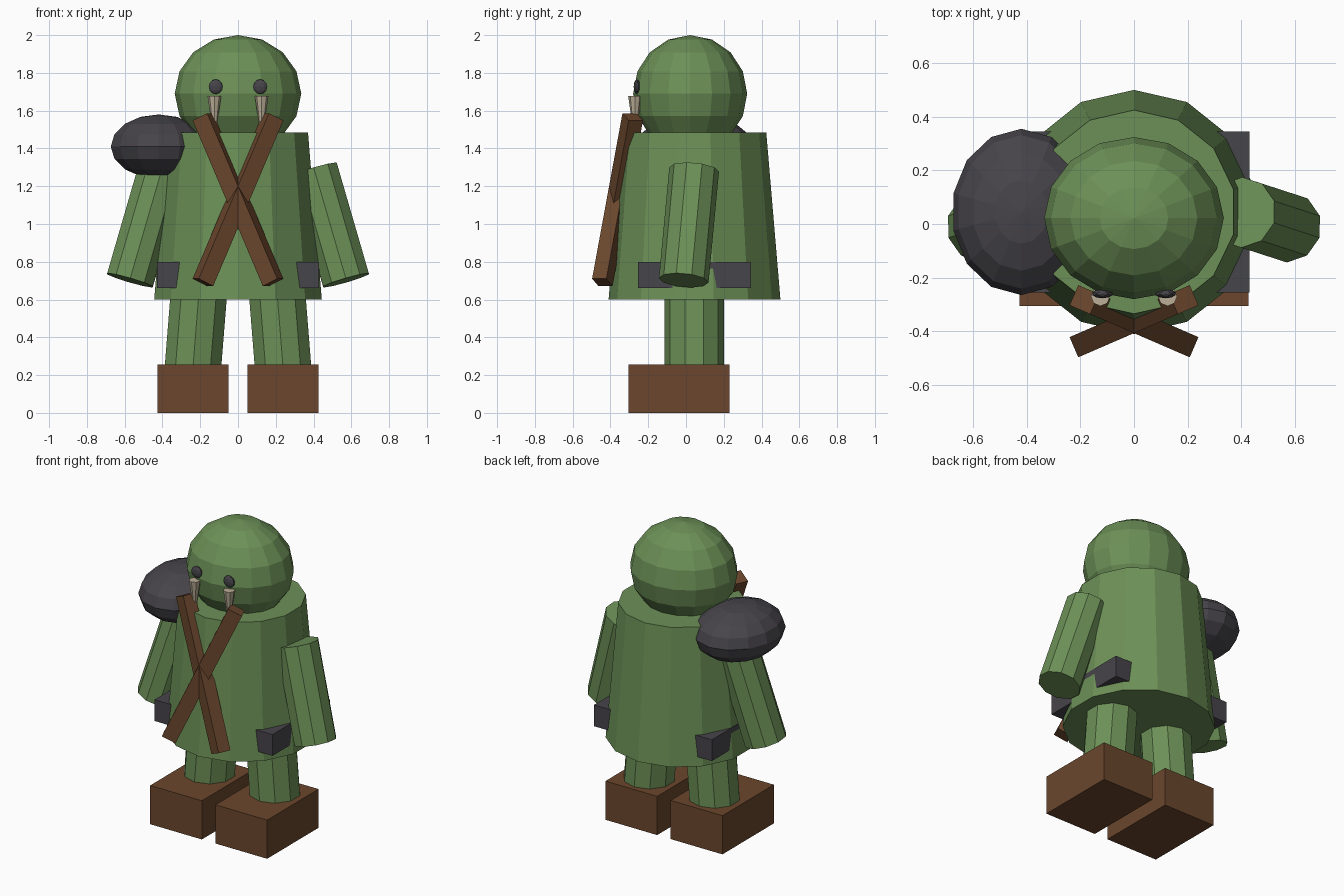
import bpy
from math import radians
from mathutils import Vector

cube = bpy.data.objects.get("Cube")
if cube:
    bpy.data.objects.remove(cube, do_unlink=True)


def material(name, colour):
    mat = bpy.data.materials.new(name)
    mat.use_nodes = True
    mat.diffuse_color = (*colour, 1)
    mat.node_tree.nodes["Principled BSDF"].inputs["Base Color"].default_value = (*colour, 1)
    return mat


GREEN = material("green", (0.15, 0.28, 0.095))
BROWN = material("brown", (0.145, 0.062, 0.026))
DARK = material("dark_grey", (0.062, 0.058, 0.068))
CREAM = material("cream", (0.5, 0.43, 0.31))


def finish(name, mat):
    obj = bpy.context.object
    obj.name = name
    obj.data.materials.append(mat)
    return obj


def box(name, mat, centre, size, rotation=(0, 0, 0)):
    bpy.ops.mesh.primitive_cube_add(size=1, location=centre, rotation=rotation)
    bpy.context.object.scale = size
    return finish(name, mat)


def ball(name, mat, centre, radii, segments, rings):
    bpy.ops.mesh.primitive_uv_sphere_add(segments=segments, ring_count=rings, location=centre)
    bpy.context.object.scale = radii
    return finish(name, mat)


def limb(name, mat, bottom, top, r_bottom, r_top, sides):
    """Flat-sided cone or cylinder running between two points."""
    a, b = Vector(bottom), Vector(top)
    bpy.ops.mesh.primitive_cone_add(vertices=sides, radius1=r_bottom, radius2=r_top,
                                    depth=(b - a).length, location=(a + b) / 2)
    up = Vector((0, 0, 1))
    bpy.context.object.rotation_euler = up.rotation_difference(b - a).to_euler()
    return finish(name, mat)


# Torso, head and belt
limb("body", GREEN, (0, 0.045, 0.6), (0, 0.045, 1.485), 0.455, 0.38, 14)
ball("head", GREEN, (0, 0.022, 1.69), (0.335, 0.302, 0.31), 16, 8)
box("belt", DARK, (0, 0.045, 0.73), (0.86, 0.6, 0.14))

# Shoulder guard on the right only
ball("right_shoulder_guard", DARK, (-0.42, 0.045, 1.41), (0.26, 0.31, 0.17), 14, 8)

# Paired parts
for side, s in (("left", 1), ("right", -1)):
    limb(side + "_arm", GREEN, (s * 0.572, -0.012, 0.702), (s * 0.402, 0.043, 1.288), 0.132, 0.132, 10)
    limb(side + "_leg", GREEN, (s * 0.245, 0.043, 0.16), (s * 0.205, 0.043, 0.66), 0.157, 0.157, 10)
    box(side + "_boot", BROWN, (s * 0.238, -0.038, 0.1275), (0.377, 0.535, 0.255))
    ball(side + "_eye", DARK, (s * 0.118, -0.26, 1.727), (0.039, 0.017, 0.039), 10, 6)
    limb(side + "_tusk", CREAM, (s * 0.125, -0.27, 1.46), (s * 0.125, -0.27, 1.677), 0.005, 0.036, 8)
    box(side + "_chest_bar", BROWN, (0, -0.3625, 1.129), (0.092, 0.082, 0.965),
        (0, radians(24.8 * s), radians(23.4 * s)))
